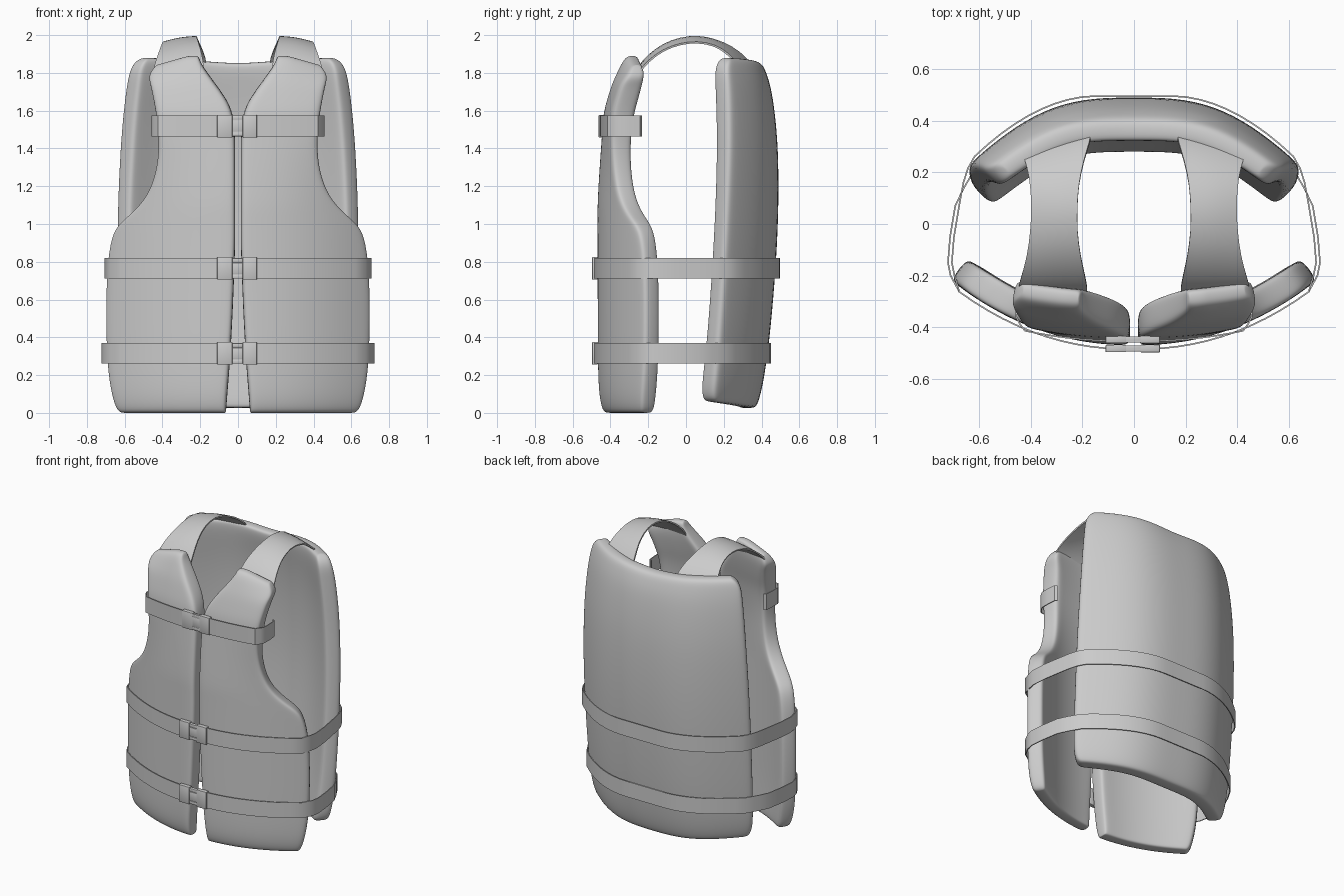
import bpy, math
from mathutils import Vector

cube = bpy.data.objects.get("Cube")
if cube:
    bpy.data.objects.remove(cube)

mat = bpy.data.materials.new("plain grey")
mat.use_nodes = True
mat.diffuse_color = (0.6, 0.6, 0.6, 1)
mat.node_tree.nodes["Principled BSDF"].inputs["Base Color"].default_value = (0.6, 0.6, 0.6, 1)


def make(name, verts, faces, subsurf=0, solid=0, bevel=0, angle=40):
    mesh = bpy.data.meshes.new(name)
    mesh.from_pydata([tuple(v) for v in verts], [], faces)
    mesh.materials.append(mat)
    ob = bpy.data.objects.new(name, mesh)
    bpy.context.collection.objects.link(ob)
    bpy.ops.object.select_all(action='DESELECT')
    ob.select_set(True)
    bpy.context.view_layer.objects.active = ob
    bpy.ops.object.mode_set(mode='EDIT')
    bpy.ops.mesh.select_all(action='SELECT')
    bpy.ops.mesh.normals_make_consistent(inside=False)
    bpy.ops.object.mode_set(mode='OBJECT')
    if subsurf:
        ob.modifiers.new("Smooth", 'SUBSURF').levels = subsurf
    if solid:
        mod = ob.modifiers.new("Thickness", 'SOLIDIFY')
        mod.thickness, mod.offset = solid, 0
    if bevel:
        mod = ob.modifiers.new("Bevel", 'BEVEL')
        mod.width, mod.segments = bevel, 2
    # Apply first, so that the thin rims stay crisp
    bpy.ops.object.convert(target='MESH')
    bpy.ops.object.shade_smooth_by_angle(angle=math.radians(angle))


# Plan curves of the outer surfaces
def front_curve(x, bow):
    return -0.475 + bow * (abs(x) / 0.69) ** 2.2


def back_curve(x, _=0):
    return 0.492 - 0.25 * (max(0, abs(x) - 0.15) / 0.48) ** 1.9


def offset(curve, x, bow, dist, inward):
    """Point on the curve moved by dist along its normal (inward is the y sign)."""
    e = 0.002
    slope = (curve(x + e, bow) - curve(x - e, bow)) / (2 * e)
    n = Vector((-slope, 1)).normalized() * inward
    return Vector((x, curve(x, bow))) + n * dist


# Padded panel lofted from rounded cross-sections: rows of z, x0, x1, y shift, thickness, bow
END = [(0, 0.28), (0.08, 0.45), (0.3, 0.5)]
MID = 8


def panel(name, rows, curve, inward, full, lift, side=1):
    verts, faces = [], []
    for z, x0, x1, dy, thick, bow in rows:
        r = min(thick, (x1 - x0) / 3)
        xs = [(x0 + d * r, t) for d, t in END]
        a, b = x0 + 0.3 * r, x1 - 0.3 * r
        xs += [(a + (b - a) * i / MID, 0.5) for i in range(1, MID)]
        xs += [(x1 - d * r, t) for d, t in reversed(END)]
        ring = xs + [(x, -t) for x, t in reversed(xs)]
        for x, t in ring:
            p = offset(curve, x, bow, full / 2 - t * thick, inward)
            verts.append((side * p.x, p.y + dy, z + lift(x, z)))
    n = 2 * (MID + 5)
    for k in range(len(rows) - 1):
        for i in range(n):
            j = (i + 1) % n
            faces.append((k * n + i, k * n + j, k * n + n + j, k * n + n + i))
    for base in (0, (len(rows) - 1) * n):
        for i in range(n // 2 - 1):
            faces.append((base + i, base + i + 1, base + n - 2 - i, base + n - 1 - i))
    make(name, verts, faces, subsurf=2, angle=60)


# Front panels, with neck and arm cut-outs
front_rows = [
    (0.0, .07, .635, .02, .06, .235), (0.01, .065, .66, .015, .09, .235),
    (0.09, .06, .685, .005, .11, .235), (0.25, .045, .71, 0, .11, .235),
    (0.50, .03, .716, 0, .11, .235), (0.75, .02, .712, 0, .11, .235),
    (0.90, .015, .693, 0, .11, .235), (0.98, .015, .665, 0, .11, .235),
    (1.03, .015, .61, 0, .11, .235), (1.10, .015, .53, 0, .11, .235),
    (1.20, .015, .465, .005, .11, .22), (1.35, .015, .43, .015, .11, .18),
    (1.48, .015, .43, .03, .12, .13), (1.58, .025, .44, .04, .13, .12),
    (1.66, .06, .455, .06, .13, .12), (1.74, .12, .468, .08, .125, .11),
    (1.80, .165, .478, .098, .11, .10), (1.85, .20, .478, .11, .09, .10),
    (1.88, .21, .455, .118, .065, .10), (1.89, .22, .44, .12, .03, .10)]


def front_lift(x, z):
    k = min(1, max(0, (z - 1.7) / 0.15))
    return -0.28 * k * max(0, x - 0.27)


for label, side in (("left", 1), ("right", -1)):
    panel(label + "_front_panel", front_rows, front_curve, 1, 0.12, front_lift, side)

# Back panel
back_half = [
    (0.025, .58, -.113, .07), (0.035, .61, -.11, .10), (0.12, .63, -.092, .115),
    (0.25, .64, -.07, .115), (0.45, .65, -.042, .11), (0.80, .655, -.013, .11),
    (1.10, .652, 0, .11), (1.40, .637, -.005, .115), (1.60, .62, -.024, .115),
    (1.73, .603, -.044, .115), (1.81, .59, -.06, .105), (1.86, .565, -.07, .09),
    (1.88, .53, -.078, .06)]
back_rows = [(z, -x, x, dy, t, 0) for z, x, dy, t in back_half]


def back_lift(x, z):
    if z < 0.3:
        return 0.04 * (x / 0.6) ** 2 * (1 - z / 0.3)
    return -0.03 * max(0, 1 - abs(x) / 0.45) * min(1, max(0, (z - 1.7) / 0.15))


panel("back_panel", back_rows, back_curve, -1, 0.112, back_lift)

# Shoulder straps: y, z, inner x, outer x
strap_rows = [(-.28, 1.78, .18, .45), (-.25, 1.84, .18, .45), (-.20, 1.90, .19, .435),
              (-.12, 1.96, .208, .412), (-.03, 1.992, .22, .40), (.06, 2.002, .22, .395),
              (.15, 1.985, .215, .40), (.245, 1.945, .195, .412), (.32, 1.885, .17, .43),
              (.365, 1.82, .16, .44)]
for label, side in (("left", 1), ("right", -1)):
    verts, faces = [], []
    for k, (y, z, xi, xo) in enumerate(strap_rows):
        for i in range(4):
            u = i / 3
            skew = 0.05 * u * min(1, max(0, (y - 0.15) / 0.16))
            verts.append((side * (xi + (xo - xi) * u), y - skew, z - 0.007 - 0.03 * u * u))
            if k and i:
                c = k * 4 + i
                faces.append((c - 5, c - 4, c, c - 1))
    make(label + "_shoulder_strap", verts, faces, subsurf=1, solid=0.01)


# Webbing belts: a plan path raised into a flat ribbon
def ribbon(name, half, z, height, closed):
    path = half + [Vector((-p.x, p.y)) for p in reversed(half) if abs(p.x) > 1e-4]
    if not closed:
        path = [Vector((-p.x, p.y)) for p in reversed(half[1:])] + half
    n = len(path)
    verts = [(p.x, p.y, z + s * height / 2) for s in (-1, 1) for p in path]
    faces = [(i, (i + 1) % n, n + (i + 1) % n, n + i) for i in range(n if closed else n - 1)]
    make(name, verts, faces, solid=0.006)


def waist_path(back_shift, side_x):
    front = [offset(front_curve, 0.67 * i / 12, 0.235, 0.01, -1) for i in range(13)]
    sides = [Vector((side_x - 0.01, -0.2)), Vector((side_x, -0.15)),
             Vector((side_x - 0.008, -0.05)), Vector((side_x - 0.028, 0.07)),
             Vector((0.66, 0.165 + back_shift / 2)), Vector((0.643, 0.222 + back_shift))]
    back = [offset(back_curve, 0.61 * i / 12, 0, 0.01, 1) + Vector((0, back_shift))
            for i in range(12, -1, -1)]
    return front + sides + back


ribbon("upper_waist_belt", waist_path(-0.007, 0.705), 0.765, 0.108, True)
ribbon("lower_waist_belt", waist_path(-0.056, 0.72), 0.315, 0.108, True)

chest = [offset(front_curve, 0.42 * i / 8, 0.12, 0.012, -1) + Vector((0, 0.033)) for i in range(9)]
chest += [Vector(p) for p in ((.443, -.385), (.455, -.36), (.455, -.30), (.45, -.245), (.435, -.235))]
ribbon("chest_belt", chest, 1.518, 0.112, False)


# Side-release buckles
def box(name, x0, x1, y, depth, z, height):
    verts = [(x, y + sy * depth / 2, z + sz * height / 2)
             for x in (x0, x1) for sy in (-1, 1) for sz in (-1, 1)]
    faces = [(0, 1, 3, 2), (4, 6, 7, 5), (0, 4, 5, 1), (2, 3, 7, 6), (0, 2, 6, 4), (1, 5, 7, 3)]
    make(name, verts, faces, bevel=0.003, angle=30)


for label, y, z in (("chest", -.447, 1.518), ("upper", -.482, .765), ("lower", -.482, .315)):
    box(label + "_buckle_socket", .025, .10, y, .03, z, .12)
    box(label + "_buckle_base", -.11, -.03, y, .028, z, .12)
    box(label + "_buckle_tongue", -.035, .03, y, .022, z, .06)
    for s, part in ((1, "top"), (-1, "bottom")):
        box(label + "_buckle_" + part + "_prong", -.035, .03, y, .024, z + s * .044, .02)
